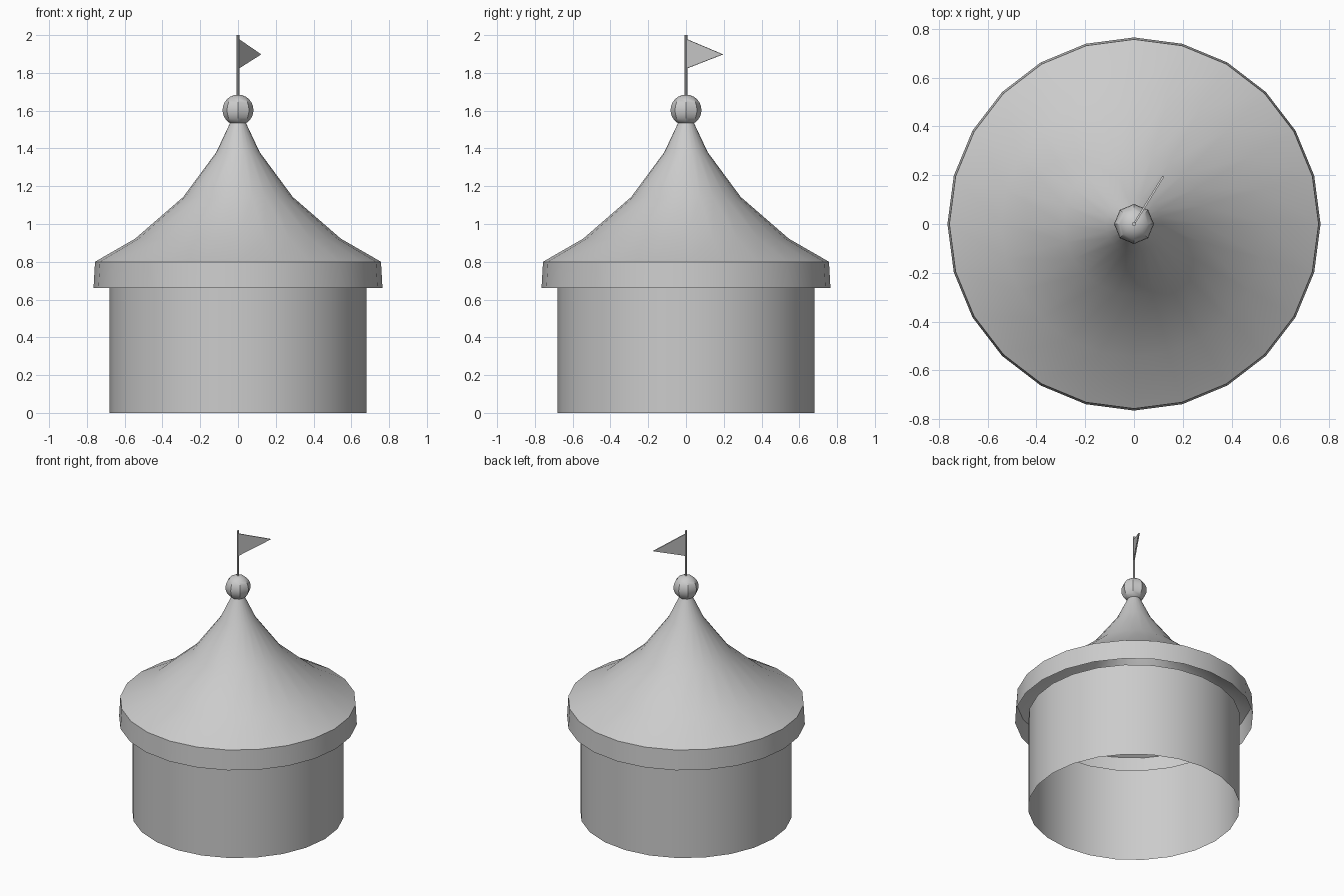
import bpy
import bmesh
import math
from mathutils import Vector

cube = bpy.data.objects.get("Cube")
if cube:
    bpy.data.objects.remove(cube, do_unlink=True)

SIDES = 24
GREY = (0.6, 0.6, 0.6, 1.0)

# Single plain material
grey = bpy.data.materials.new("light_grey")
grey.use_nodes = True
grey.diffuse_color = GREY
for node in grey.node_tree.nodes:
    if node.type == 'BSDF_PRINCIPLED':
        node.inputs["Base Color"].default_value = GREY


def finish(name, bm, smooth=True):
    """Turn a bmesh into a named, coloured object."""
    mesh = bpy.data.meshes.new(name)
    bm.to_mesh(mesh)
    bm.free()
    obj = bpy.data.objects.new(name, mesh)
    bpy.context.collection.objects.link(obj)
    mesh.materials.append(grey)
    if smooth:
        bpy.ops.object.select_all(action='DESELECT')
        obj.select_set(True)
        bpy.context.view_layer.objects.active = obj
        bpy.ops.object.shade_smooth_by_angle(angle=math.radians(35))
    return obj


def lathe(name, profile, sides):
    """Open surface of revolution; profile runs bottom to top as (radius, z)."""
    bm = bmesh.new()
    rings = []
    for r, z in profile:
        rings.append([bm.verts.new((r * math.cos(i * math.tau / sides),
                                    r * math.sin(i * math.tau / sides), z))
                      for i in range(sides)])
    for low, high in zip(rings, rings[1:]):
        for i in range(sides):
            j = (i + 1) % sides
            bm.faces.new((low[i], low[j], high[j], high[i]))
    return finish(name, bm)


# Round tent wall, open below and above
lathe("wall", [(0.68, 0), (0.68, 0.663)], SIDES)

# Hanging valance and swept roof in one open shell
lathe("roof_and_valance",
      [(0.765, 0.66), (0.757, 0.8), (0.545, 0.922), (0.29, 1.143),
       (0.115, 1.38), (0.042, 1.535)], SIDES)

# Ball on the peak
bm = bmesh.new()
bmesh.ops.create_uvsphere(bm, u_segments=8, v_segments=12, radius=0.082)
bmesh.ops.translate(bm, verts=bm.verts, vec=(0, 0, 1.603))
finish("peak_ball", bm)

# Flagpole
bm = bmesh.new()
bmesh.ops.create_cone(bm, cap_ends=True, segments=8, radius1=0.008,
                      radius2=0.008, depth=0.34)
bmesh.ops.translate(bm, verts=bm.verts, vec=(0, 0, 1.83))
finish("flagpole", bm)

# Thin pennant pointing back and to the model's left
tip = Vector((0.12, 0.195, 1.898))
across = Vector((tip.y, -tip.x, 0)).normalized() * 0.004
outline = [Vector((0, 0, 1.822)), tip, Vector((0, 0, 1.98))]
bm = bmesh.new()
near = [bm.verts.new(p + across) for p in outline]
far = [bm.verts.new(p - across) for p in outline]
bm.faces.new(near)
bm.faces.new(far[::-1])
for i in range(3):
    j = (i + 1) % 3
    bm.faces.new((near[j], near[i], far[i], far[j]))
bmesh.ops.recalc_face_normals(bm, faces=bm.faces)
finish("pennant", bm, smooth=False)
